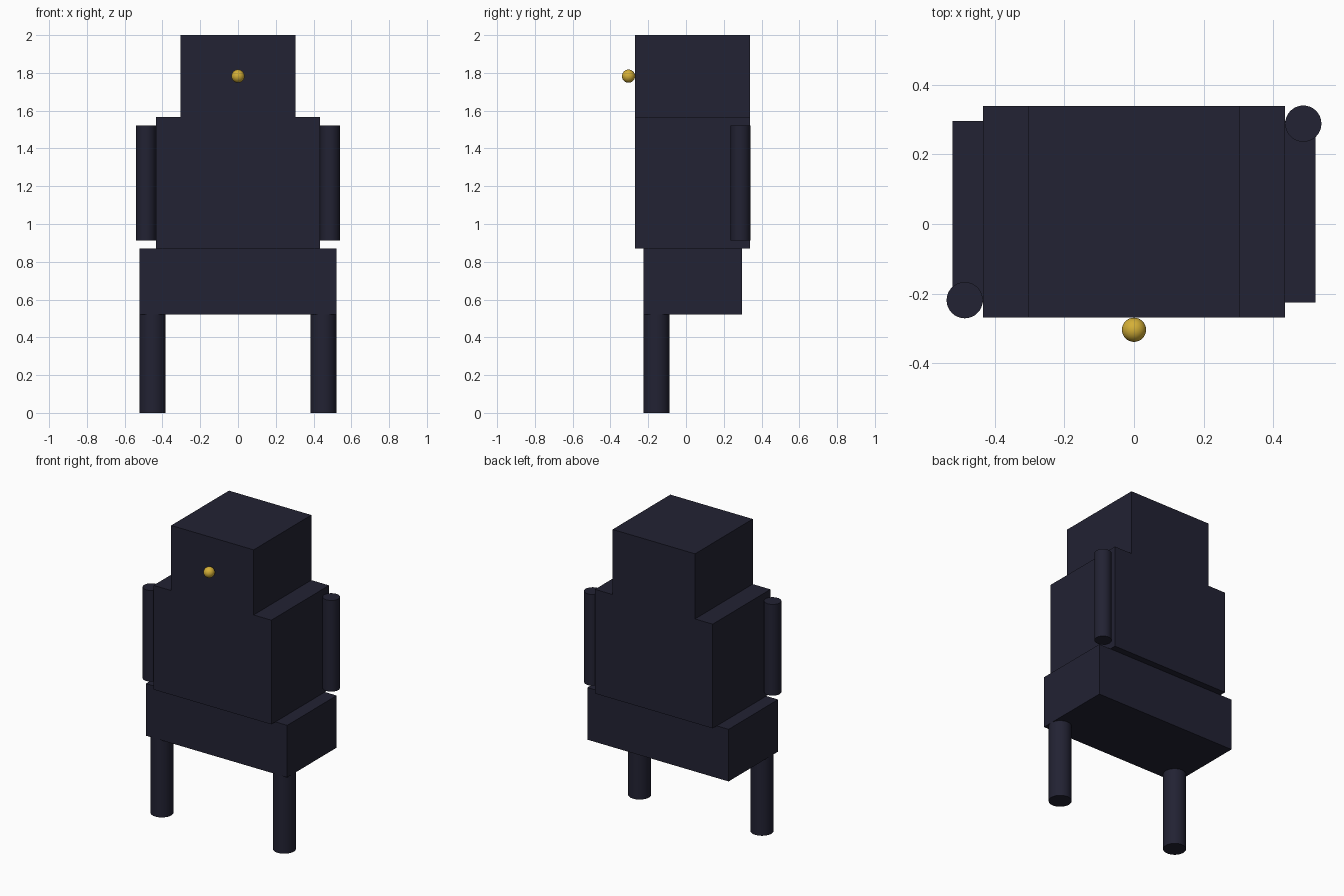
import bpy
import math

if "Cube" in bpy.data.objects:
    bpy.data.objects.remove(bpy.data.objects["Cube"])

U = 2 / 23          # the model sits on a regular module, 23 units tall
YC = 0.4 * U        # body centre line, offset because the knob sticks out in front


def material(name, rgb):
    m = bpy.data.materials.new(name)
    m.diffuse_color = (*rgb, 1)
    m.use_nodes = True
    m.node_tree.nodes["Principled BSDF"].inputs["Base Color"].default_value = m.diffuse_color
    return m


NAVY = material("dark navy", (0.016, 0.016, 0.033))
GOLD = material("gold", (0.658, 0.429, 0.038))


def finish(name, mat, smooth=False):
    ob = bpy.context.object
    ob.name = name
    ob.data.materials.append(mat)
    if smooth:
        bpy.ops.object.shade_smooth_by_angle(angle=math.radians(30))
    return ob


def box(name, width, depth, z0, z1):
    bpy.ops.mesh.primitive_cube_add(size=1, location=(0, YC, (z0 + z1) / 2 * U))
    ob = bpy.context.object
    ob.scale = (width * U, depth * U, (z1 - z0) * U)
    bpy.ops.object.transform_apply(location=False, rotation=False, scale=True)
    return finish(name, NAVY)


def post(name, x, y, r, z0, z1):
    bpy.ops.mesh.primitive_cylinder_add(
        vertices=32, radius=r * U, depth=(z1 - z0) * U,
        location=(x * U, YC + y * U, (z0 + z1) / 2 * U))
    return finish(name, NAVY, True)


# Stacked body blocks
box("pelvis", 12, 6, 6, 10)
box("torso", 10, 7, 10, 18)
box("head", 7, 7, 18, 23)

# Legs under the front edge; arms at opposite corners (left front, right back)
for side, s in (("left", -1), ("right", 1)):
    post(side + "_leg", s * 5.2, -2.2, 0.8, 0, 6)
    post(side + "_arm", s * 5.6, s * 2.92, 0.6, 10.5, 17.5)

# Round knob on the face
bpy.ops.mesh.primitive_uv_sphere_add(
    segments=32, ring_count=16, radius=0.4 * U,
    location=(0, YC - 3.9 * U, 20.5 * U))
finish("face_knob", GOLD, True)
